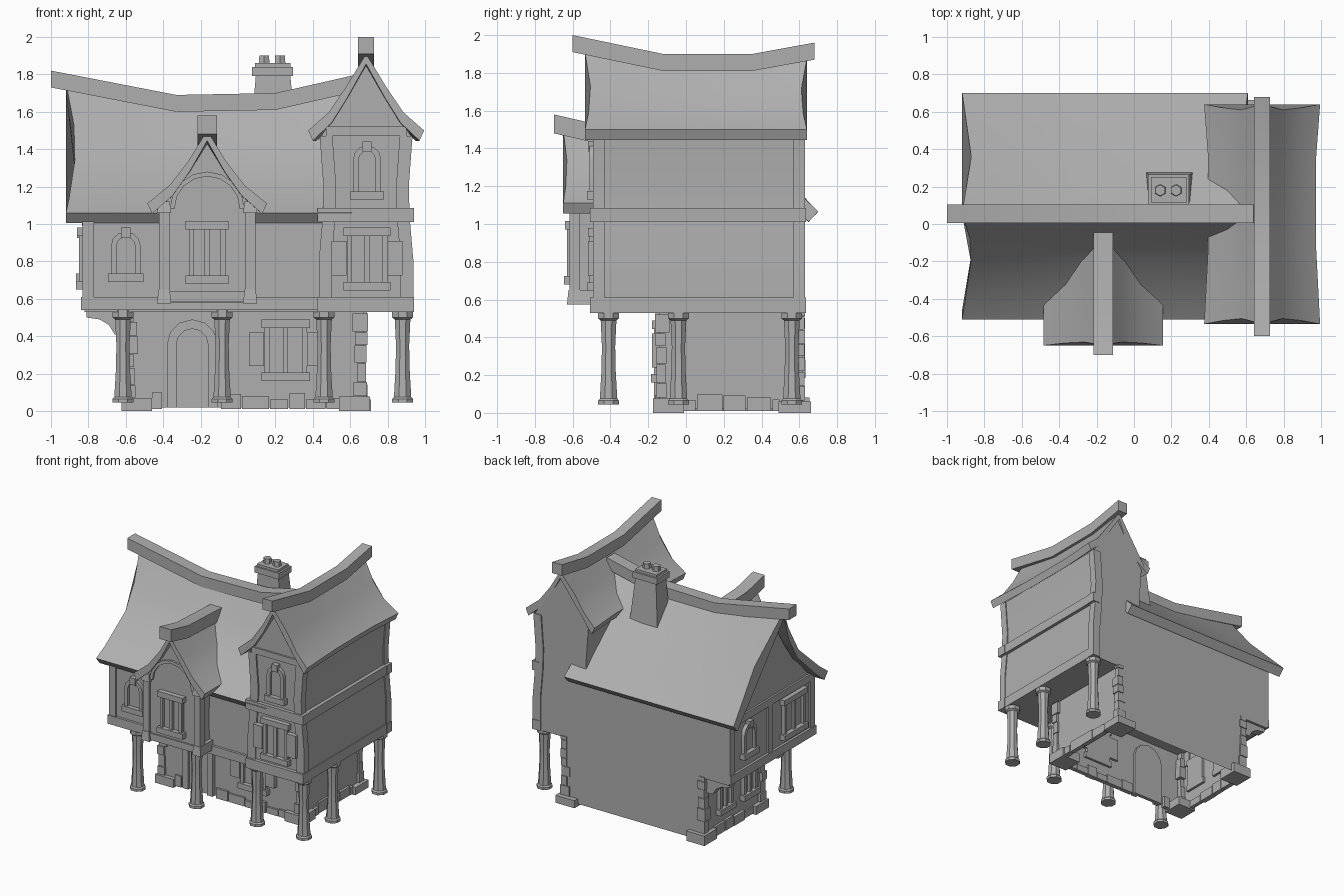
import bpy, bmesh, random
from math import sin, cos, pi, tau, radians

if "Cube" in bpy.data.objects:
    bpy.data.objects.remove(bpy.data.objects["Cube"])

random.seed(4)
parts = {}


def loft(part, sections, caps=True):
    """Skin closed loops of equal length into the named part."""
    bm = parts.setdefault(part, bmesh.new())
    rings = [[bm.verts.new(p) for p in s] for s in sections]
    n = len(rings[0])
    new = []
    for a, b in zip(rings, rings[1:]):
        for i in range(n):
            j = (i + 1) % n
            new.append(bm.faces.new((a[i], a[j], b[j], b[i])))
    if caps:
        new += [bm.faces.new(rings[0]), bm.faces.new(rings[-1])]
    bmesh.ops.recalc_face_normals(bm, faces=new)


def rect(x0, x1, y0, y1, z):
    return [(x0, y0, z), (x1, y0, z), (x1, y1, z), (x0, y1, z)]


def box(part, x0, x1, y0, y1, z0, z1, grow=0.0):
    loft(part, [rect(x0 - grow, x1 + grow, y0 - grow, y1 + grow, z0), rect(x0, x1, y0, y1, z1)])


def column(part, x, y, rings, n=8):
    loft(part, [[(x + r * cos(tau * (i + .5) / n), y + r * sin(tau * (i + .5) / n), z)
                 for i in range(n)] for r, z in rings])


# wall frames: u runs along the wall, d points out of it
def front(y):
    return lambda u, d, z: (u, y - d, z)


def left(x):
    return lambda u, d, z: (x - d, u, z)


def right(x):
    return lambda u, d, z: (x + d, u, z)


def slab(part, wall, pts, d0, d1):
    loft(part, [[wall(u, d, z) for u, z in pts] for d in (d0, d1)])


def panel(part, wall, u0, u1, z0, z1, d, d0=-.02):
    slab(part, wall, [(u0, z0), (u1, z0), (u1, z1), (u0, z1)], d0, d)


def arch(u, z0, w, h, n=6):
    r = w / 2
    return ([(u - r, z0)] + [(u - r * cos(pi * i / n), z0 + h - r + r * sin(pi * i / n)) for i in range(n + 1)]
            + [(u + r, z0)])


def arch_frame(part, wall, u, z0, w, h, t, d):
    ring = arch(u, z0, w, h) + arch(u, z0, w - 2 * t, h - t)[::-1]
    slab(part, wall, ring, -.02, d)
    slab(part, wall, arch(u, z0, w - 2 * t, h - t), -.02, d * .3)


def arched_window(part, wall, u, z0, w=.16, h=.27):
    arch_frame(part, wall, u, z0 + .03, w, h - .03, .03, .03)
    panel(part, wall, u - w / 2 - .015, u + w / 2 + .015, z0, z0 + .045, .045)
    panel(part, wall, u - .025, u + .025, z0 + h - .035, z0 + h + .02, .04)


def square_window(part, wall, u, z0, w, h, shutter=0.0):
    a, b, z1 = u - w / 2, u + w / 2, z0 + h
    panel(part, wall, a, b, z0, z1, .008)
    for c in (a + .015, u, b - .015):
        panel(part, wall, c - .013, c + .013, z0, z1, .03)
    panel(part, wall, a - .015, b + .015, z1 - .045, z1, .04)
    panel(part, wall, a - .015, b + .015, z0, z0 + .045, .045)
    if shutter:
        for s0 in (a - shutter, b):
            panel(part, wall, s0, s0 + shutter, z0 + .08, z1 - .07, .04)


def roof(part, along, profile, stations, bow, centre, pinch=0.0):
    """Sagging roof shell: profile eave to eave, stations (position, ridge lift)."""
    lo, hi = min(z for _, z in profile), max(z for _, z in profile)
    loop = [(o, z, (z - lo) / (hi - lo)) for o, z in profile]
    loop += [(centre + (o - centre) * .92, z - .055, w) for o, z, w in loop[::-1]]
    secs = []
    for k, (s, lift) in enumerate(stations):
        sign = 1 if k == 0 else -1 if k == len(stations) - 1 else 0
        f = 1 if sign else 1 - pinch
        secs.append([along(s + sign * bow * sin(pi * w), centre + (o - centre) * f, z + lift * w)
                     for o, z, w in loop])
    loft(part, secs)


def ridge(part, along, path, c, half, thick):
    loft(part, [[along(s, c + a, z - b) for a, b in ((-half, 0), (half, 0), (half, thick), (-half, thick))]
                for s, z in path])


def ax(s, o, z):
    return (s, o, z)


def ay(s, o, z):
    return (o, s, z)


# ground storey, open underneath
X0, X1, Y0, Y1 = -.59, .67, -.14, .62
loft("ground_floor_walls", [rect(X0, X1, Y0, Y1, .02), rect(X0, X1, Y0, Y1, .55)], caps=False)

# corner stones and footing stones
for cx, sx in ((X0, -1), (X1, 1)):
    for cy, sy in ((Y0, -1), (Y1, 1)):
        z = 0
        while z < .52:
            h = random.uniform(.06, .1)
            a, b = random.uniform(.03, .06), random.uniform(.03, .06)
            if z == 0:
                a = b = .13
            e = random.uniform(.012, .025) + (.02 if z == 0 else 0)
            xs = sorted((cx + sx * e, cx - sx * a))
            ys = sorted((cy + sy * e * (1 if sy < 0 or z == 0 else .5), cy - sy * b))
            box("corner_stones", *xs, *ys, z, min(z + h, .54))
            z += h + .004


def footing(wall, u, end):
    while u < end - .04:
        w = min(random.uniform(.07, .15), end - u)
        panel("footing_stones", wall, u, u + w - .006, .01, random.uniform(.06, .1), random.uniform(.012, .025))
        u += w


footing(front(Y0), X0 + .13, -.4)
footing(front(Y0), -.09, X1 - .12)
footing(left(X0), Y0 + .12, Y1 - .12)
footing(right(X1), Y0 + .12, Y1 - .12)

# door and ground floor windows
arch_frame("door", front(Y0), -.245, .02, .27, .47, .05, .03)
square_window("ground_front_window", front(Y0), .255, .16, .23, .33, .08)
for y in (.05, .36):
    square_window("ground_left_windows", left(X0), y, .17, .17, .27)

# main upper storey with gable
YM = -.46
loft("upper_floor_walls", [[(x, y, z + l * max(0, (z - 1.05) / .55)) for y, z in
     ((YM, .53), (YM, 1.02), (-.2, 1.23), (-.08, 1.38), (.055, 1.58), (.36, 1.31), (Y1, 1.05), (Y1, .53))]
     for x, l in ((-.82, .07), (-.33, 0), (.5, 0))])

# timber frame of main storey
F, L = front(YM), left(-.82)
panel("main_timbers", F, -.84, .45, .54, .61, .02)
panel("main_timbers", L, YM - .02, Y1, .54, .61, .02)
panel("main_timbers", L, YM, Y1, .99, 1.05, .015)
panel("main_timbers", F, -.832, -.77, .6, 1.02, .012)
for y in (YM - .01, .07, Y1 - .06):
    panel("main_timbers", L, y, y + .06, .6, 1.0, .012)
arched_window("main_front_window", F, -.6, .69)
arched_window("main_left_arched_window", L, .38, .69)
square_window("main_left_window", L, -.19, .65, .27, .33)

# curved brackets under the left overhang
for y in (-.1, .53):
    pts = [(-.81, .54), (-.81, .5), (-.74, .49), (-.69, .46), (-.66, .41), (-.58, .41), (-.58, .54)]
    loft("overhang_brackets", [[(x, yy, z) for x, z in pts] for yy in (y, y + .07)])

# tower body with bowed sides
TC, TY = .685, -.48
side = [(.245, .53), (.245, .8), (.225, 1.03), (.22, 1.2), (.24, 1.47)]
outline = [(TC + o, z) for o, z in side] + [(TC + .09, 1.67), (TC, 1.81), (TC - .09, 1.67)]
outline += [(TC - o, z) for o, z in side[::-1]]
loft("tower_walls", [[(x, y, z + l * max(0, (z - 1.47) / .34)) for x, z in outline]
                     for y, l in ((TY, .06), (-.12, 0), (.35, 0), (Y1, .035))])

# tower timbers: two belts, corner posts, gable beam
for z, h in ((.53, .08), (1.01, .075)):
    box("tower_belts", .425, .942, TY - .028, TY + .05, z, z + h)
    box("tower_belts", .88, .938, TY, Y1, z, z + h)
    box("tower_belts", .88, .942, Y1 - .05, Y1 + .015, z, z + h)
for s in (-1, 1):
    for y in (TY - .012, Y1 - .05):
        if s > 0 or y < 0:
            loft("tower_posts", [[(TC + s * (o + .008), y, z), (TC + s * (o - .06), y, z),
                                  (TC + s * (o - .06), y + .06, z), (TC + s * (o + .008), y + .06, z)]
                                 for o, z in side])
panel("tower_gable_beam", front(TY), .47, .9, 1.47, 1.52, .015)
arched_window("tower_arched_window", front(TY), .69, 1.13, .15, .29)
square_window("tower_window", front(TY), .69, .645, .22, .335, .08)

# bay over the door
BC, BY = -.165, -.6
bay = [(-.235, .58), (-.225, .8), (-.235, 1.1), (-.09, 1.285), (0, 1.43), (.09, 1.285), (.235, 1.1), (.225, .8), (.235, .58)]
loft("bay_walls", [[(BC + o, y, z) for o, z in bay] for y in (BY, -.3)])
B = front(BY)
for s in (-1, 1):
    x = BC + s * .23
    box("bay_timbers", x - .028, x + .028, BY - .018, BY + .04, .58, 1.12)
    box("bay_timbers", x - .03, x + .03, BY - .022, YM + .02, .575, .65, .008)
    box("bay_timbers", x - .03, x + .03, BY - .022, BY + .05, 1.06, 1.12, .008)
panel("bay_timbers", B, -.4, .07, .585, .64, .012)
slab("bay_arch", B, arch(BC, 1.08, .4, .2, 8) + arch(BC, 1.08, .35, .175, 8)[::-1], -.02, .015)
square_window("bay_window", B, BC, .68, .2, .335)

# main roof and ridge
main = [(-.51, 1.06), (-.42, 1.12), (-.2, 1.3), (-.08, 1.46), (.055, 1.66), (.36, 1.365), (.7, 1.065)]
roof("main_roof", ax, main, [(-.92, .1), (-.62, .045), (-.33, 0), (.2, 0), (.61, .07)], .05, .055)
ridge("main_ridge", ax, [(-1, 1.82), (-.33, 1.69), (.2, 1.7), (.64, 1.8)], .055, .05, .09)

# tower roof and ridge
h = [(.31, 1.5), (.2, 1.58), (.11, 1.69)]
tower = [(TC - o, z) for o, z in h] + [(TC, 1.84)] + [(TC + o, z) for o, z in h[::-1]]
roof("tower_roof", ay, tower, [(-.535, .07), (-.12, 0), (.35, 0), (.64, .04)], .03, TC, .07)
ridge("tower_ridge", ay, [(-.6, 2.0), (-.12, 1.9), (.35, 1.9), (.68, 1.96)], TC, .043, .09)

# bay roof and ridge
h = [(.32, 1.11), (.2, 1.2), (.1, 1.32)]
bayr = [(BC - o, z) for o, z in h] + [(BC, 1.47)] + [(BC + o, z) for o, z in h[::-1]]
roof("bay_roof", ay, bayr, [(-.65, .03), (-.45, 0), (-.05, 0)], .02, BC)
ridge("bay_ridge", ay, [(-.7, 1.58), (-.48, 1.53), (-.03, 1.51)], BC, .052, .1)

# chimney
loft("chimney", [rect(.06, .32, .11, .28, 1.38), rect(.095, .28, .12, .25, 1.79)])
box("chimney_cap", .075, .295, .105, .265, 1.79, 1.84)
box("chimney_cap", .09, .28, .115, .25, 1.84, 1.86)
for x in (.14, .225):
    column("chimney_pots", x, .18, [(.033, 1.85), (.03, 1.9)], 6)

# pillars
for x, y in ((-.615, -.41), (-.085, -.41), (.46, -.41), (.88, -.41), (.88, -.04), (.88, .56)):
    column("pillars", x, y, [(.06, .045), (.06, .065), (.05, .075), (.041, .22), (.038, .35), (.045, .49),
                             (.06, .5), (.06, .55)])

# finished objects in dark grey, smooth across gentle bends
grey = bpy.data.materials.new("weathered_grey")
grey.diffuse_color = (.43, .43, .43, 1)
grey.use_nodes = True
grey.node_tree.nodes["Principled BSDF"].inputs["Base Color"].default_value = grey.diffuse_color
for name, bm in parts.items():
    mesh = bpy.data.meshes.new(name)
    bm.to_mesh(mesh)
    bm.free()
    mesh.materials.append(grey)
    mesh.shade_smooth()
    mesh.set_sharp_from_angle(angle=radians(30))
    bpy.context.collection.objects.link(bpy.data.objects.new(name, mesh))
